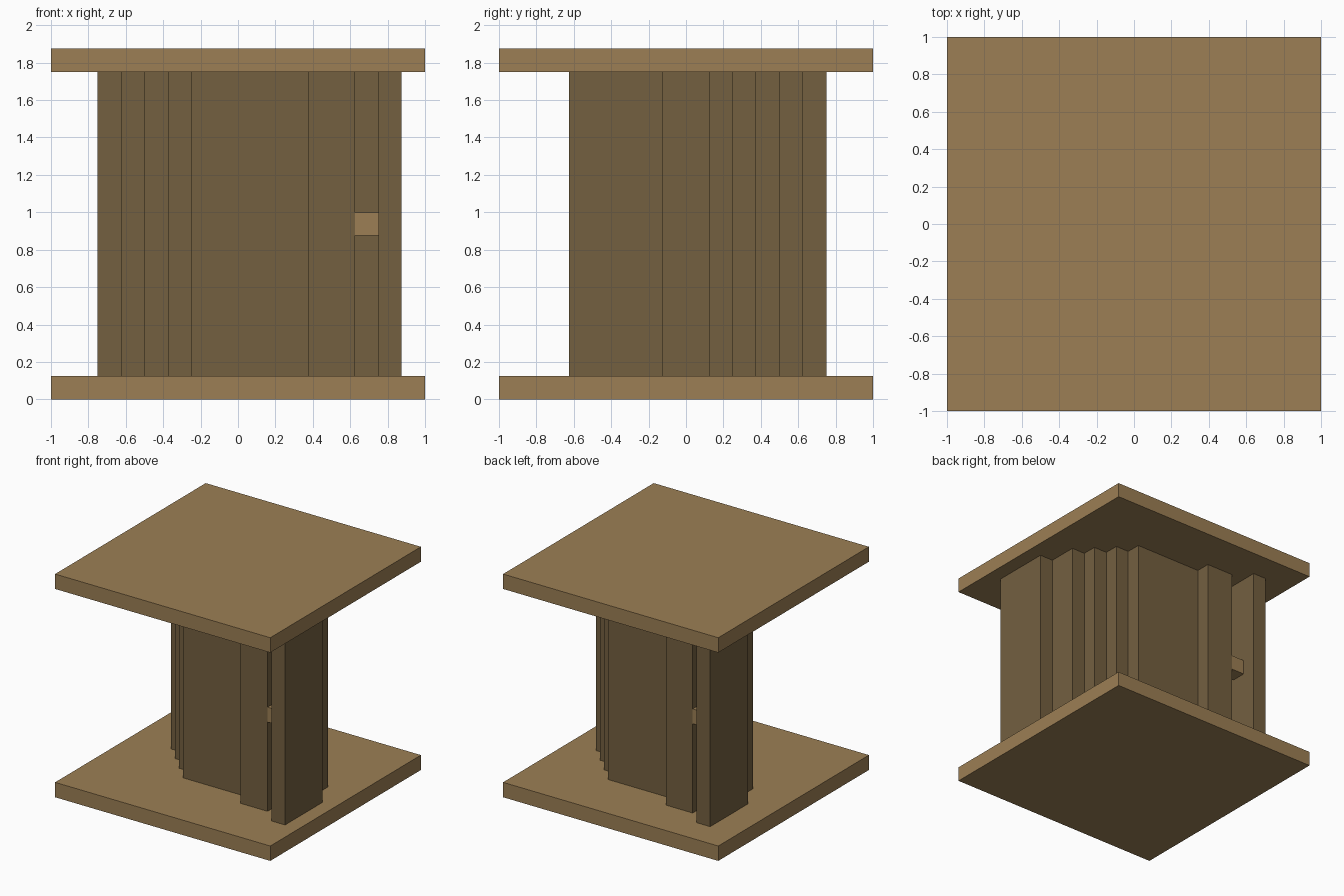
import bpy
import bmesh
from mathutils import Matrix, Vector

U = 0.125  # one grid unit

cube = bpy.data.objects.get("Cube")
if cube:
    bpy.data.objects.remove(cube, do_unlink=True)


def material(name, rgb):
    mat = bpy.data.materials.new(name)
    mat.use_nodes = True
    colour = (*rgb, 1)
    mat.diffuse_color = colour
    mat.node_tree.nodes["Principled BSDF"].inputs["Base Color"].default_value = colour
    return mat


light_wood = material("light wood", (0.333, 0.212, 0.089))
dark_wood = material("dark wood", (0.174, 0.117, 0.051))


def build(name, boxes, mat):
    """Make one object from boxes given as low and high corners in grid units."""
    bm = bmesh.new()
    for low, high in boxes:
        low, high = Vector(low) * U, Vector(high) * U
        place = Matrix.Translation((low + high) / 2) @ Matrix.Diagonal((*(high - low), 1))
        bmesh.ops.create_cube(bm, size=1, matrix=place)
    mesh = bpy.data.meshes.new(name)
    bm.to_mesh(mesh)
    bm.free()
    mesh.materials.append(mat)
    obj = bpy.data.objects.new(name, mesh)
    bpy.context.collection.objects.link(obj)
    return obj


def half_turn(box):
    """Turn a box half way round the axis of the column."""
    (x0, y0, z0), (x1, y1, z1) = box
    return (1 - x1, 1 - y1, z0), (1 - x0, 1 - y0, z1)


# Floor and roof slabs
build("floor_slab", [((-8, -8, 0), (8, 8, 1))], light_wood)
build("roof_slab", [((-8, -8, 14), (8, 8, 15))], light_wood)

# Stepped curved wall in plan: x start, x end, y start, y end
steps = [(6, 7, -5, -1), (5, 6, -1, 1), (4, 5, 1, 2),
         (3, 4, 2, 3), (-2, 3, 3, 4), (-4, -2, 4, 5)]
wall = [((x0, y0, 1), (x1, y1, 14)) for x0, x1, y0, y1 in steps]
build("back_wall", wall, dark_wood)
build("front_wall", [half_turn(b) for b in wall], dark_wood)

# Latch blocks bridging the two narrow openings
latch = ((5, -4, 7), (6, -3, 8))
build("front_latch", [latch], light_wood)
build("back_latch", [half_turn(latch)], light_wood)
